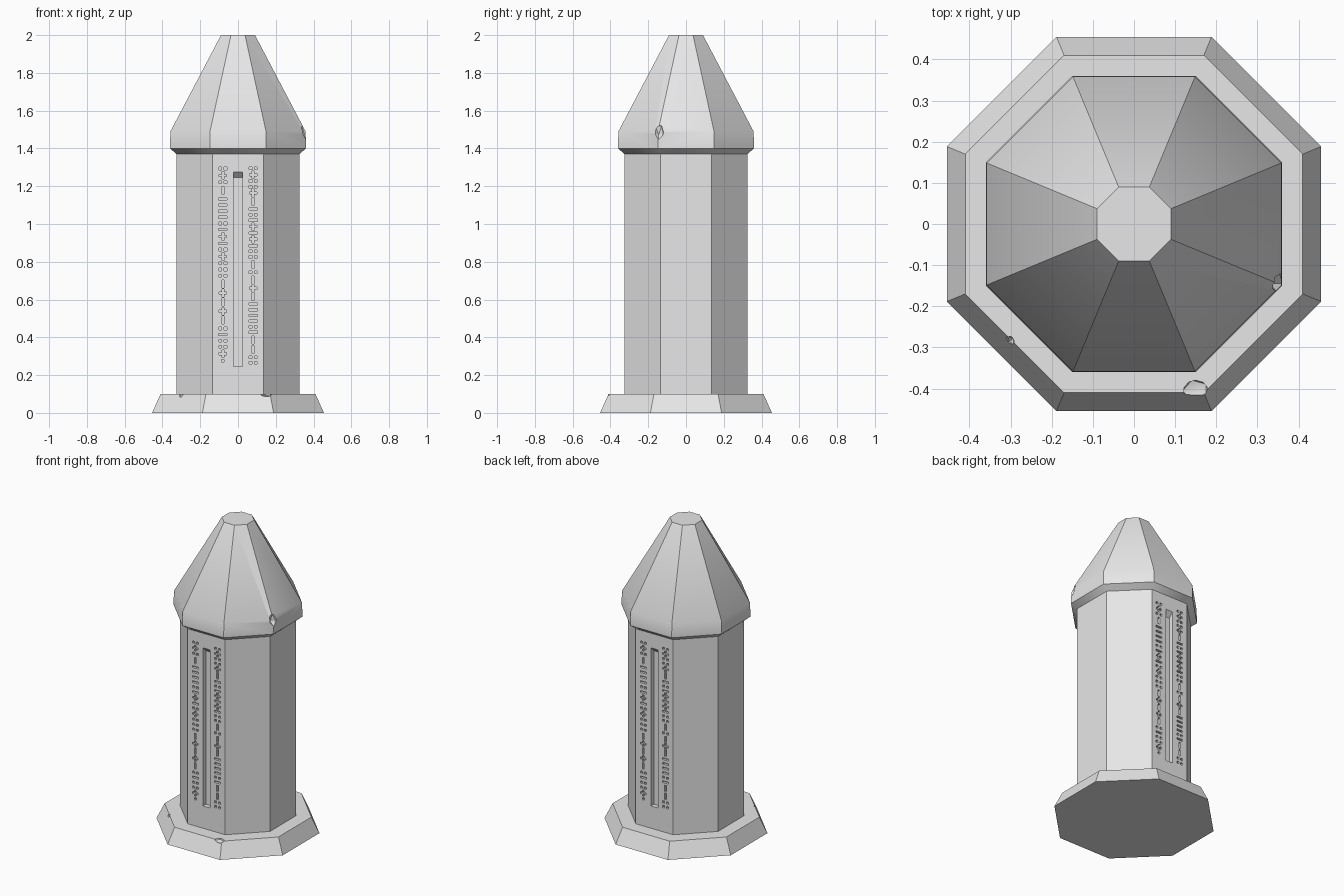
import bpy, bmesh, math
from mathutils import Matrix, Vector

cube = bpy.data.objects.get("Cube")
if cube:
    bpy.data.objects.remove(cube, do_unlink=True)

stone = bpy.data.materials.new("grey stone")
stone.use_nodes = True
GREY = (0.8, 0.8, 0.8, 1.0)
stone.diffuse_color = GREY
stone.node_tree.nodes["Principled BSDF"].inputs["Base Color"].default_value = GREY

PILLAR = 0.325  # distance from the axis to each pillar face


def make_object(name, bm):
    bmesh.ops.recalc_face_normals(bm, faces=bm.faces[:])
    mesh = bpy.data.meshes.new(name)
    bm.to_mesh(mesh)
    bm.free()
    mesh.materials.append(stone)
    obj = bpy.data.objects.new(name, mesh)
    bpy.context.collection.objects.link(obj)
    return obj


def octagon_stack(name, profile):
    """Closed eight-sided solid from (face distance, height) pairs."""
    bm = bmesh.new()
    rings = []
    for apothem, z in profile:
        r = apothem / math.cos(math.pi / 8)
        angles = [(k + 0.5) * math.pi / 4 for k in range(8)]
        rings.append([bm.verts.new((r * math.cos(a), r * math.sin(a), z)) for a in angles])
    for low, high in zip(rings, rings[1:]):
        for k in range(8):
            n = (k + 1) % 8
            bm.faces.new((low[k], low[n], high[n], high[k]))
    bm.faces.new(rings[0])
    bm.faces.new(rings[-1])
    return make_object(name, bm)


def add_prism(bm, front, back):
    """Closed solid between two matching outlines."""
    a = [bm.verts.new(p) for p in front]
    b = [bm.verts.new(p) for p in back]
    bm.faces.new(a)
    bm.faces.new(b)
    for k in range(len(a)):
        n = (k + 1) % len(a)
        bm.faces.new((a[k], a[n], b[n], b[k]))


def add_carving(bm, outline, x, z, depth):
    add_prism(bm, [(x + u, -PILLAR - 0.02, z + v) for u, v in outline],
              [(x + u, -PILLAR + depth, z + v) for u, v in outline])


def rect(w, h, cx=0.0):
    return [(cx - w / 2, -h / 2), (cx + w / 2, -h / 2), (cx + w / 2, h / 2), (cx - w / 2, h / 2)]


def plus(s, t):
    corner = [(s, -t), (s, t), (t, t)]
    turn = [(1, 0), (0, 1), (-1, 0), (0, -1)]
    return [(u * c - v * d, u * d + v * c) for c, d in turn for u, v in corner]


# Outlines of each carved mark, and the height each one takes up
MARKS = {
    ":": [rect(0.015, 0.014, -0.014), rect(0.015, 0.014, 0.014)],
    "+": [plus(0.02, 0.006)],
    "-": [rect(0.044, 0.012)],
    "|": [rect(0.012, 0.042)],
    ".": [rect(0.014, 0.014)],
}
SPACE = {"|": 1.7, "+": 1.25}


def add_column(bm, marks, x, top, bottom):
    unit = (top - bottom) / sum(SPACE.get(m, 1) for m in marks)
    z = top
    for m in marks:
        step = SPACE.get(m, 1) * unit
        for outline in MARKS[m]:
            add_carving(bm, outline, x, z - step / 2, 0.015)
        z -= step


def carve(target, bm):
    cutter = make_object("carving_cutter", bm)
    cutter.hide_render = True
    mod = target.modifiers.new("carve", "BOOLEAN")
    mod.operation = "DIFFERENCE"
    mod.solver = "EXACT"
    mod.object = cutter
    bpy.ops.object.select_all(action="DESELECT")
    bpy.context.view_layer.objects.active = target
    target.select_set(True)
    bpy.ops.object.modifier_apply(modifier=mod.name)
    bpy.data.objects.remove(cutter, do_unlink=True)


def add_chip(bm, centre, size):
    place = Matrix.Translation(Vector(centre)) @ Matrix.Diagonal((*size, 1))
    bmesh.ops.create_icosphere(bm, subdivisions=1, radius=1, matrix=place)


# Main solids
base = octagon_stack("base_plinth", [(0.455, 0), (0.41, 0.1)])
pillar = octagon_stack("pillar", [(PILLAR, 0.1), (PILLAR, 1.37)])
cap = octagon_stack("cap", [(PILLAR, 1.37), (0.36, 1.4), (0.358, 1.49), (0.09, 2)])

# Slot and carved marks on the front, repeated on the back
bm = bmesh.new()
low, high = 0.245, 1.275
slot = [(low, -PILLAR - 0.02), (low, -PILLAR + 0.03), (high - 0.03, -PILLAR + 0.03),
        (high, -PILLAR), (high, -PILLAR - 0.02)]
add_prism(bm, [(-0.025, y, z) for z, y in slot], [(0.025, y, z) for z, y in slot])
add_column(bm, ":+:|----:-+-:+:::|+|+|:-::+.", -0.08, 1.31, 0.26)
add_column(bm, ":+::+|-:-+-+-::|:|+|----:-||::", 0.08, 1.31, 0.25)
copy = bmesh.ops.duplicate(bm, geom=bm.verts[:] + bm.edges[:] + bm.faces[:])
bmesh.ops.rotate(bm, verts=[v for v in copy["geom"] if isinstance(v, bmesh.types.BMVert)],
                 cent=(0, 0, 0), matrix=Matrix.Rotation(math.pi, 3, "Z"))
carve(pillar, bm)

# Chipped edges
bm = bmesh.new()
add_chip(bm, (0.362, -0.145, 1.495), (0.033, 0.03, 0.05))
carve(cap, bm)
bm = bmesh.new()
add_chip(bm, (0.15, -0.405, 0.1), (0.035, 0.03, 0.018))
add_chip(bm, (-0.303, -0.285, 0.097), (0.014, 0.014, 0.018))
carve(base, bm)

# The cap's lip blends softly while its corners stay crisp
for obj in (base, pillar, cap):
    bpy.ops.object.select_all(action="DESELECT")
    bpy.context.view_layer.objects.active = obj
    obj.select_set(True)
    bpy.ops.object.shade_smooth_by_angle(angle=math.radians(30))
